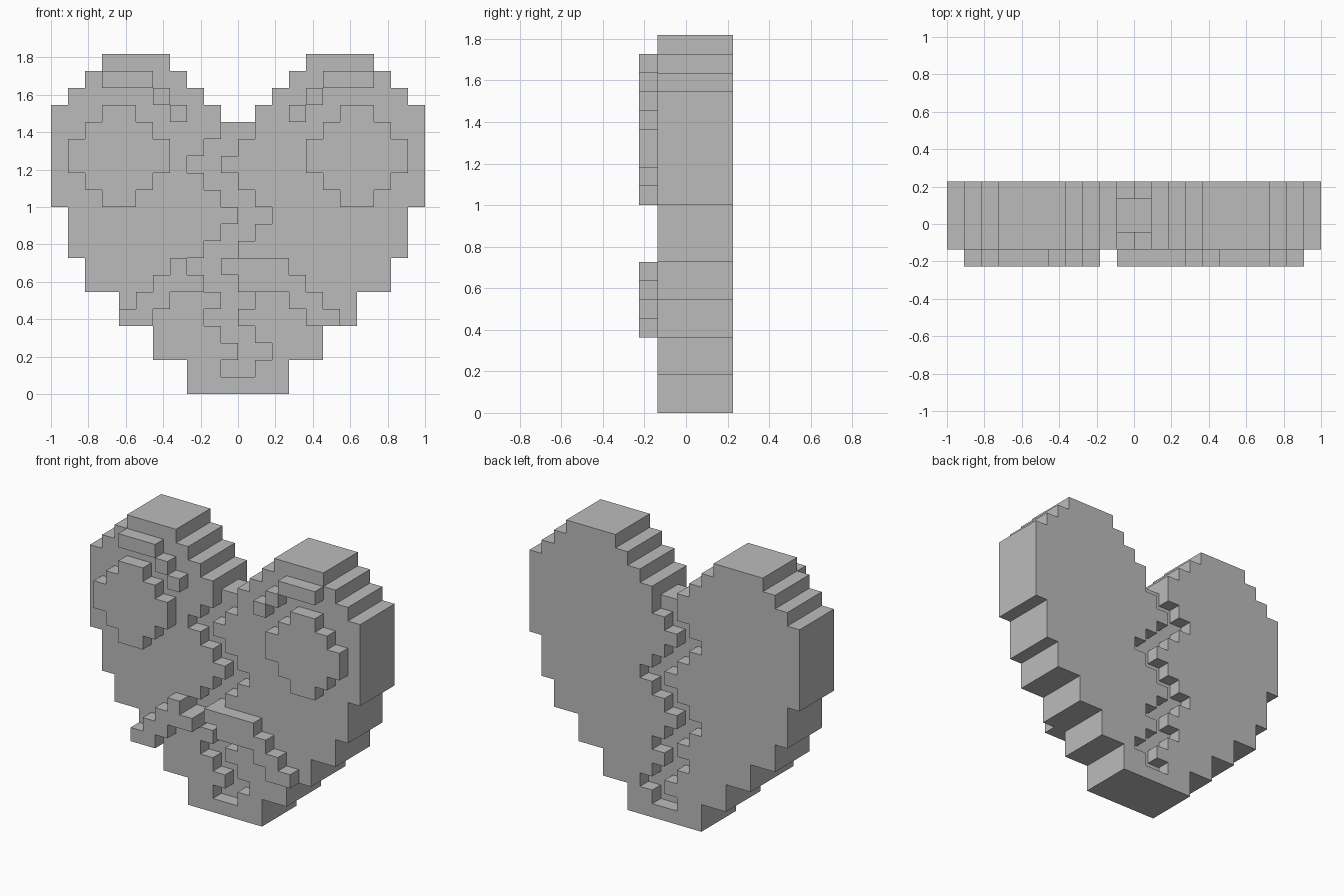
import bpy, bmesh
from mathutils import Vector

if "Cube" in bpy.data.objects:
    bpy.data.objects.remove(bpy.data.objects["Cube"], do_unlink=True)

U = 1 / 11  # one block of the stepped grid

mat = bpy.data.materials.new("plain grey")
mat.use_nodes = True
GREY = (0.5, 0.5, 0.5, 1)
mat.diffuse_color = GREY
mat.node_tree.nodes["Principled BSDF"].inputs["Base Color"].default_value = GREY


def slab(name, spans, y0, y1):
    """Extrude a stepped outline; spans are (x0, x1, z0, z1) in blocks."""
    cells = {(x, z) for x0, x1, z0, z1 in spans
             for x in range(x0, x1) for z in range(z0, z1)}
    bm = bmesh.new()
    verts = {}

    def corner(x, z):
        if (x, z) not in verts:
            verts[x, z] = bm.verts.new((x * U, y0 * U, z * U))
        return verts[x, z]

    for x, z in sorted(cells):
        bm.faces.new([corner(x, z), corner(x + 1, z),
                      corner(x + 1, z + 1), corner(x, z + 1)])
    bmesh.ops.dissolve_limit(bm, angle_limit=0.01, verts=bm.verts[:], edges=bm.edges[:])
    out = bmesh.ops.extrude_face_region(bm, geom=bm.faces[:], use_keep_orig=True)
    top = [g for g in out["geom"] if isinstance(g, bmesh.types.BMVert)]
    bmesh.ops.translate(bm, vec=Vector((0, (y1 - y0) * U, 0)), verts=top)
    bmesh.ops.recalc_face_normals(bm, faces=bm.faces[:])
    me = bpy.data.meshes.new(name)
    bm.to_mesh(me)
    bm.free()
    me.materials.append(mat)
    ob = bpy.data.objects.new(name, me)
    bpy.context.collection.objects.link(ob)
    return ob


def mirrored(spans):
    return [(-x1, -x0, z0, z1) for x0, x1, z0, z1 in spans]


# Heart body: stepped lower half, then two lobes
half = [(0, 3, 0, 2), (0, 5, 2, 4), (0, 7, 4, 6), (0, 9, 6, 8), (0, 10, 8, 11),
        (0, 11, 11, 16), (1, 11, 16, 17), (2, 10, 17, 18), (3, 9, 18, 19), (4, 8, 19, 20)]
heart = slab("heart_body", half + mirrored(half), -1.5, 2.5)

# Zigzag crack, two blocks wide, listed by left edge from the bottom up
crack_left = [-1, 0, -1, -2, -1, -2, -3, -2, -1, 0, -1, -2, -3, -2, -1]
crack = [(x, x + 2, z, z + 1) for z, x in enumerate(crack_left, start=1)]
crack_open = crack + [(-1, 1, 16, 17)]

# Cut the crack one block deep into the front and the back
for name, y0, y1 in (("front_crack_cutter", -3, -0.5), ("back_crack_cutter", 1.5, 4)):
    cutter = slab(name, crack_open, y0, y1)
    cutter.hide_render = True
    mod = heart.modifiers.new(name, 'BOOLEAN')
    mod.operation = 'DIFFERENCE'
    mod.solver = 'EXACT'
    mod.object = cutter
    bpy.context.view_layer.objects.active = heart
    bpy.ops.object.modifier_apply(modifier=name)
    bpy.data.objects.remove(cutter, do_unlink=True)

# Raised eyes and eyebrows
eye = [(6, 8, 11, 17), (5, 9, 12, 16), (4, 10, 13, 15)]
brow = [(5, 8, 18, 19), (4, 5, 17, 18), (3, 4, 16, 17)]
for part, spans in (("eye", eye), ("eyebrow", brow)):
    slab("left_" + part, spans, -2.5, -1.5)
    slab("right_" + part, mirrored(spans), -2.5, -1.5)

# Raised frowning mouth, split by the crack
slab("mouth_left", [(-1, 3, 7, 8), (0, 4, 6, 7), (3, 5, 5, 6), (4, 6, 4, 5)], -2.5, -1.5)
slab("mouth_right", [(-4, -3, 7, 8), (-5, -2, 6, 7), (-6, -4, 5, 6), (-7, -5, 4, 5)], -2.5, -1.5)
